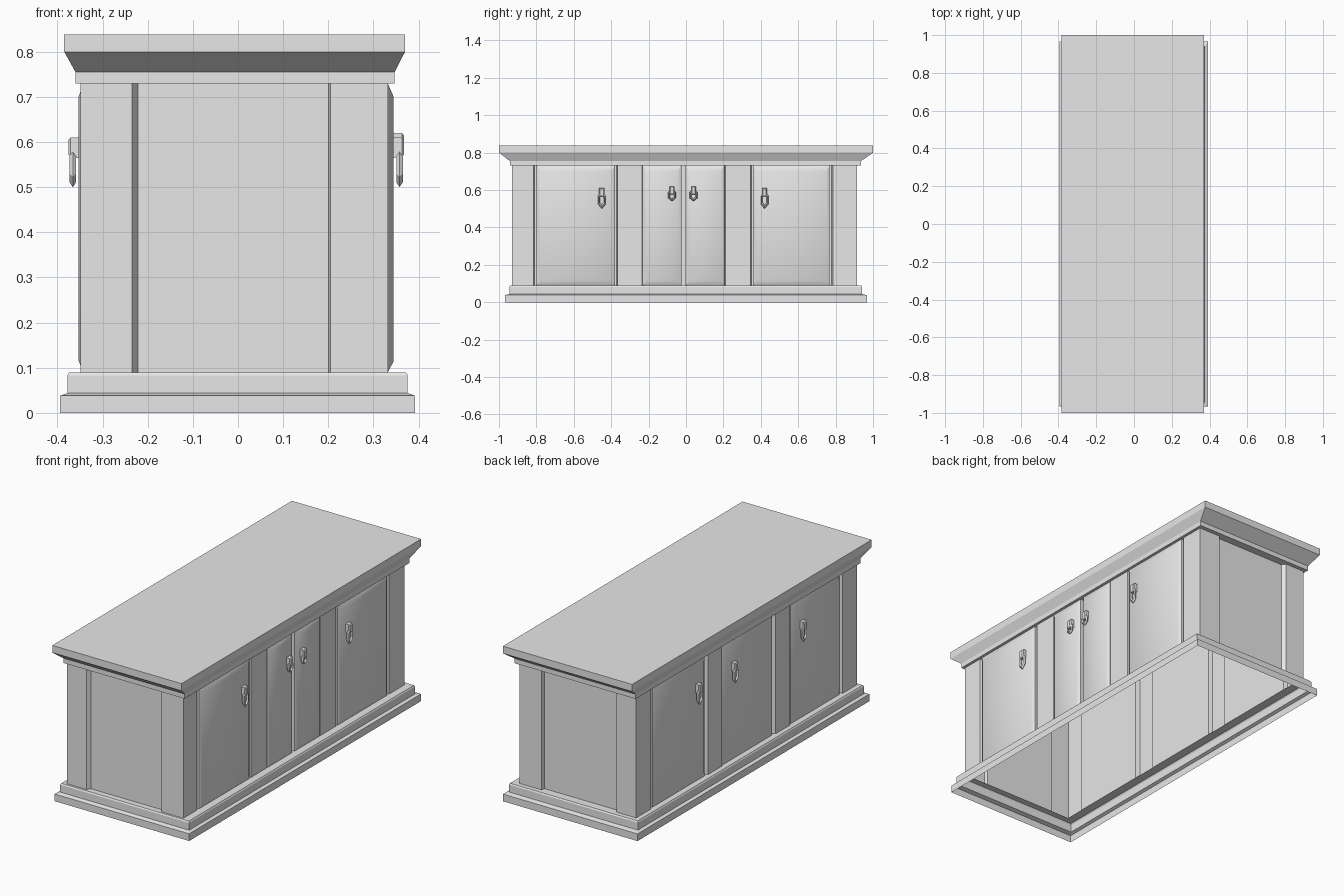
import bpy
import math

if "Cube" in bpy.data.objects:
    bpy.data.objects.remove(bpy.data.objects["Cube"], do_unlink=True)

grey = bpy.data.materials.new("plain_grey")
grey.use_nodes = True
grey.diffuse_color = (0.8, 0.8, 0.8, 1)
grey.node_tree.nodes["Principled BSDF"].inputs["Base Color"].default_value = (0.8, 0.8, 0.8, 1)


def loft(name, rings, cap=False, smooth=False):
    """Skin equal-length closed rings, optionally closing the last one."""
    n = len(rings[0])
    verts = [p for ring in rings for p in ring]
    faces = []
    for k in range(len(rings) - 1):
        a, b = k * n, (k + 1) * n
        faces += [(a + i, a + (i + 1) % n, b + (i + 1) % n, b + i) for i in range(n)]
    if cap:
        faces.append(tuple(range(len(verts) - n, len(verts))))
    mesh = bpy.data.meshes.new(name)
    mesh.from_pydata(verts, [], faces)
    mesh.materials.append(grey)
    obj = bpy.data.objects.new(name, mesh)
    bpy.context.collection.objects.link(obj)
    if smooth:
        bpy.ops.object.select_all(action='DESELECT')
        obj.select_set(True)
        bpy.context.view_layer.objects.active = obj
        bpy.ops.object.shade_smooth_by_angle(angle=math.radians(35))
    return obj


def level(x0, x1, y0, y1, z):
    return [(x0, y0, z), (x1, y0, z), (x1, y1, z), (x0, y1, z)]


def upright(side, x, y0, y1, z0, z1):
    ring = [(x, y0, z0), (x, y1, z0), (x, y1, z1), (x, y0, z1)]
    return ring if side > 0 else ring[::-1]


BOTTOM, TOP = 0.09, 0.73
LEFT, RIGHT, FRONT, BACK = -0.349, 0.332, -0.93, 0.914
DEPTH = 0.022

# Stepped plinth, open underneath
foot = (-0.394, 0.392, -0.967, 0.967)
step = (-0.378, 0.376, -0.945, 0.942)
step_top = (-0.374, 0.372, -0.941, 0.938)
inner = (LEFT + DEPTH, RIGHT - DEPTH, FRONT + DEPTH, BACK - DEPTH)
loft("plinth", [level(*foot, 0), level(*foot, 0.038), level(*step, 0.044),
                level(*step, 0.083), level(*step_top, BOTTOM), level(*inner, BOTTOM)])

# Cornice and worktop
frieze = (-0.36, 0.347, -0.942, 0.936)
slab = (-0.385, 0.37, -1, 1)
loft("cornice_top", [level(*inner, TOP), level(*frieze, TOP), level(*frieze, 0.755),
                     level(*slab, 0.80), level(*slab, 0.838)], cap=True)

# Carcass: plan outline with recesses between the posts
right_bays = [(-0.815, -0.365), (-0.235, 0.21), (0.345, 0.785)]
left_bays = [(0.79, 0.315), (0.2, -0.25), (-0.37, -0.81)]
plan = [(RIGHT, FRONT)]
for a, b in right_bays:
    r = RIGHT - DEPTH
    plan += [(RIGHT, a), (r, a + 0.006), (r, b - 0.006), (RIGHT, b)]
plan += [(RIGHT, BACK), (0.205, BACK), (0.2, BACK - 0.02),
         (-0.222, BACK - 0.02), (-0.235, BACK), (LEFT, BACK)]
for a, b in left_bays:
    r = LEFT + DEPTH
    plan += [(LEFT, a), (r, a - 0.006), (r, b + 0.006), (LEFT, b)]
plan += [(LEFT, FRONT), (-0.235, FRONT), (-0.222, FRONT + 0.02),
         (0.2, FRONT + 0.02), (0.205, FRONT)]
loft("carcass", [[(x, y, z) for x, y in plan] for z in (BOTTOM, TOP)])


def door(name, side, y0, y1):
    """Pillow-fronted door standing in its recess."""
    post = RIGHT if side > 0 else LEFT
    back = post - side * DEPTH
    edge = RIGHT if side > 0 else LEFT + 0.006
    face = 0.345 if side > 0 else -0.353
    i = 0.02
    loft(name, [upright(side, back, y0, y1, BOTTOM, TOP),
                upright(side, edge, y0, y1, BOTTOM, TOP),
                upright(side, face, y0 + i, y1 - i, BOTTOM + 0.025, TOP - 0.03)],
         cap=True, smooth=True)


def handle(name, side, y, low, high):
    """Small mount with a hanging faceted ring."""
    face = 0.345 if side > 0 else -0.353
    mount_low = high - 0.045
    out = face + side * 0.023
    loft(name + "_mount", [upright(side, face, y - 0.014, y + 0.014, mount_low, high),
                           upright(side, out - side * 0.005, y - 0.014, y + 0.014, mount_low, high),
                           upright(side, out, y - 0.009, y + 0.009, mount_low + 0.008, high - 0.005)],
         cap=True)
    half = (high - 0.015 - low) / 2
    bpy.ops.mesh.primitive_torus_add(
        major_segments=6, minor_segments=4, major_radius=1, minor_radius=0.3,
        location=(face + side * 0.013, y, low + half), rotation=(0, math.pi / 2, 0))
    ring = bpy.context.object
    ring.name = name + "_ring"
    ring.scale = (half / 1.3, 0.018, 0.024)
    ring.data.materials.append(grey)


# Doors on both long sides: side, y range, handle position and height
doors = [
    ("right_door_1", 1, -0.798, -0.38, -0.45, 0.50, 0.61),
    ("right_door_2", 1, -0.232, -0.024, -0.075, 0.54, 0.62),
    ("right_door_3", 1, -0.002, 0.206, 0.04, 0.54, 0.62),
    ("right_door_4", 1, 0.357, 0.768, 0.42, 0.50, 0.61),
    ("left_door_1", -1, 0.335, 0.77, 0.41, 0.50, 0.61),
    ("left_door_2", -1, -0.23, 0.188, 0.11, 0.50, 0.61),
    ("left_door_3", -1, -0.79, -0.382, -0.46, 0.50, 0.61),
]
for name, side, y0, y1, hy, low, high in doors:
    door(name, side, y0, y1)
    handle(name + "_handle", side, hy, low, high)
